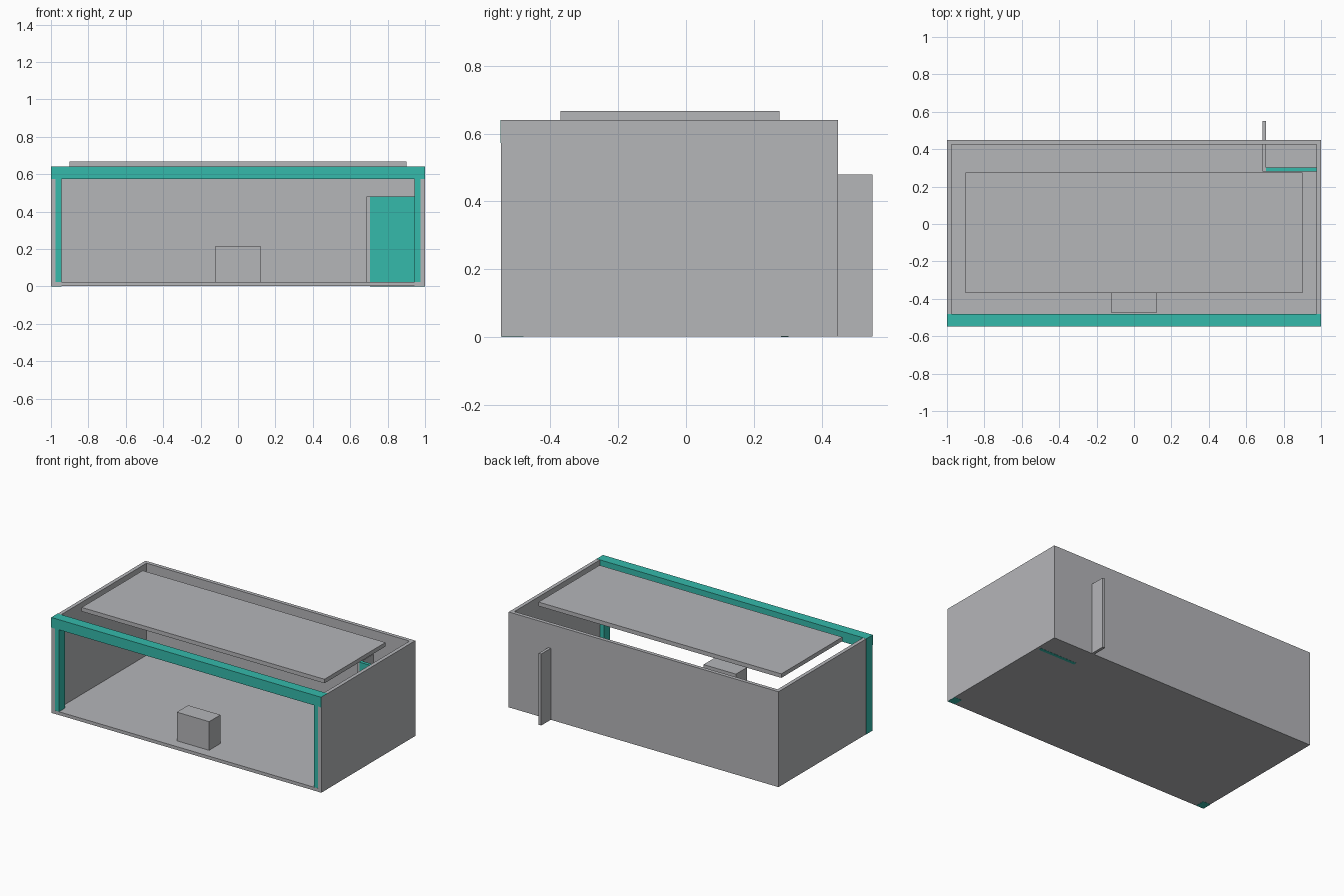
import bpy

if "Cube" in bpy.data.objects:
    bpy.data.objects.remove(bpy.data.objects["Cube"])


def material(name, rgb):
    m = bpy.data.materials.new(name)
    m.diffuse_color = (*rgb, 1.0)
    m.use_nodes = True
    m.node_tree.nodes["Principled BSDF"].inputs["Base Color"].default_value = m.diffuse_color
    return m


GREY = material("light grey", (0.46, 0.465, 0.485))
TEAL = material("teal", (0.035, 0.49, 0.41))


def box(name, x, y, z, mat):
    """Box spanning the given (low, high) range on each axis."""
    bpy.ops.mesh.primitive_cube_add(size=1)
    ob = bpy.context.object
    ob.name = name
    for v in ob.data.vertices:
        v.co = [r[1] if c > 0 else r[0] for c, r in zip(v.co, (x, y, z))]
    ob.data.materials.append(mat)
    return ob


BASE, TOP = 0.001, 0.64       # shell heights
FRONT, BACK = -0.546, 0.449   # shell depth
WALL = 0.025

# Open-fronted shell
box("floor", (-1, 1), (FRONT, BACK), (BASE, 0.023), GREY)
box("back_wall", (-1, 1), (BACK - WALL, BACK), (BASE, TOP), GREY)
box("left_wall", (-1, -1 + WALL), (FRONT, BACK), (BASE, TOP), GREY)
box("right_wall", (1 - WALL, 1), (FRONT, BACK), (BASE, TOP), GREY)

# Coloured frame around the front opening
box("front_beam", (-1.001, 0.9995), (-0.548, -0.48), (0.573, 0.641), TEAL)
box("left_post", (-1.001, -0.945), (-0.545, -0.48), (0, 0.60), TEAL)
box("right_post", (0.945, 0.9995), (-0.545, -0.48), (0, 0.60), TEAL)

# Raised roof panel
box("roof_panel", (-0.9, 0.9), (-0.37, 0.276), (TOP, 0.667), GREY)

# Counter by the entrance
box("counter", (-0.12, 0.12), (-0.477, -0.357), (0.01, 0.215), GREY)

# Corner partition: coloured screen and a side panel passing through the back wall
box("partition_screen", (0.705, 0.98), (0.28, 0.302), (0, 0.481), TEAL)
box("partition_side", (0.688, 0.707), (0.281, 0.55), (BASE, 0.48), GREY)
